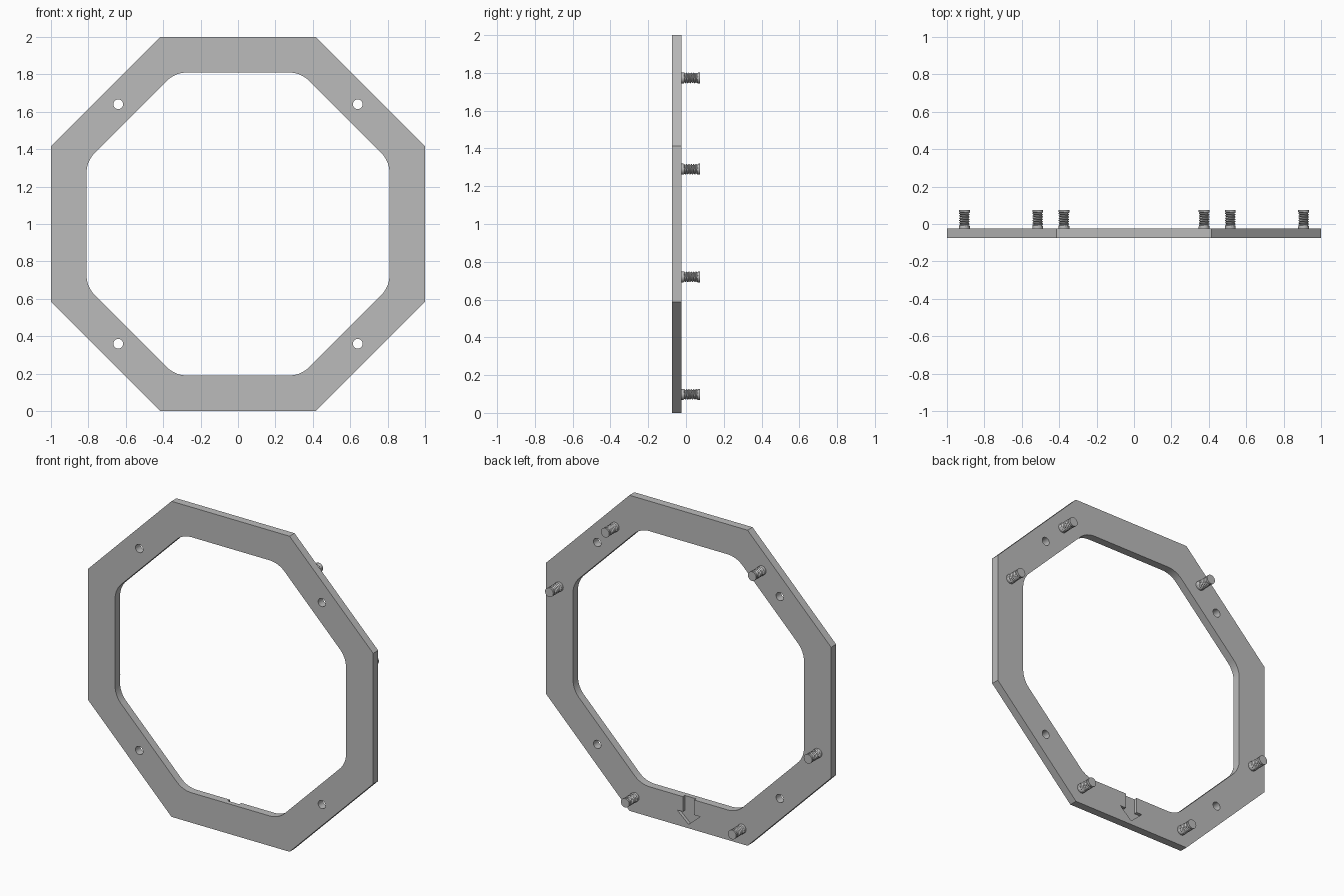
import bpy, bmesh, math
from mathutils import Vector

cube = bpy.data.objects.get("Cube")
if cube:
    bpy.data.objects.remove(cube, do_unlink=True)

BACK, FRONT, TIP = -0.025, -0.075, 0.075

grey = bpy.data.materials.new("plain grey")
grey.use_nodes = True
grey.diffuse_color = (0.5, 0.5, 0.5, 1)
grey.node_tree.nodes["Principled BSDF"].inputs["Base Color"].default_value = (0.5, 0.5, 0.5, 1)


def add_object(name, bm):
    bmesh.ops.recalc_face_normals(bm, faces=bm.faces)
    mesh = bpy.data.meshes.new(name)
    bm.to_mesh(mesh)
    bm.free()
    mesh.materials.append(grey)
    obj = bpy.data.objects.new(name, mesh)
    bpy.context.scene.collection.objects.link(obj)
    return obj


def prism(name, outline, y0, y1):
    """Extrude an (x, z) outline from y0 to y1."""
    bm = bmesh.new()
    face = bm.faces.new([bm.verts.new((x, y0, z)) for x, z in outline])
    new = bmesh.ops.extrude_face_region(bm, geom=[face])["geom"]
    verts = [v for v in new if isinstance(v, bmesh.types.BMVert)]
    bmesh.ops.translate(bm, verts=verts, vec=(0, y1 - y0, 0))
    return add_object(name, bm)


def arc(cx, cz, r, start, end, steps):
    angles = [start + (end - start) * i / steps for i in range(steps + 1)]
    return [(cx + r * math.cos(a), cz + r * math.sin(a)) for a in angles]


def octagon(apothem, corner=0):
    """Octagon with flat sides on the axes and optional rounded corners."""
    reach = (apothem - corner) / math.cos(math.pi / 8)
    points = []
    for k in range(8):
        a = (k + 0.5) * math.pi / 4
        cx, cz = reach * math.cos(a), 1 + reach * math.sin(a)
        if corner:
            points += arc(cx, cz, corner, a - math.pi / 8, a + math.pi / 8, 8)
        else:
            points.append((cx, cz))
    return points


# Octagonal plate and the shapes removed from it
plate = prism("octagon_plate", octagon(1.0), FRONT, BACK)
cutters = [prism("opening_cutter", octagon(0.81, 0.15), -0.2, 0.1)]
for sx in (-1, 1):
    for sz in (-1, 1):
        ring = arc(0.64 * sx, 1 + 0.64 * sz, 0.026, 0, 2 * math.pi, 32)[:-1]
        cutters.append(prism("hole_cutter", ring, -0.2, 0.1))

# Engraved arrow, open to the inner edge
half = [(0.04, 0.25), (0.04, 0.095), (0.08, 0.095)]
arrow = half + [(0, 0.025)] + [(-x, z) for x, z in reversed(half)]
cutters.append(prism("arrow_cutter", arrow, BACK - 0.02, 0.1))

for cutter in cutters:
    cutter.hide_render = True
    mod = plate.modifiers.new("cut", "BOOLEAN")
    mod.operation = "DIFFERENCE"
    mod.solver = "EXACT"
    mod.object = cutter
bpy.context.view_layer.update()
evaluated = plate.evaluated_get(bpy.context.evaluated_depsgraph_get())
cut_mesh = bpy.data.meshes.new_from_object(evaluated)
plate.modifiers.clear()
plate.data = cut_mesh
for cutter in cutters:
    bpy.data.objects.remove(cutter, do_unlink=True)


# Threaded studs: plain collar and tip with a helical ridge between
def stud(name, x, z):
    sides, rows, pitch, radius, depth = 24, 72, 0.0125, 0.029, 0.007
    length = TIP - BACK
    bm = bmesh.new()
    rings = []
    for i in range(rows + 1):
        t = length * i / rows
        fade = max(0, min(1, (t - 0.012) / 0.006, (length - 0.01 - t) / 0.006))
        ring = []
        for k in range(sides):
            a = 2 * math.pi * k / sides
            phase = (t / pitch - k / sides) % 1
            r = radius - depth * fade * (1 - abs(2 * phase - 1))
            ring.append(bm.verts.new((x + r * math.cos(a), BACK + t, z + r * math.sin(a))))
        rings.append(ring)
    for low, high in zip(rings, rings[1:]):
        for k in range(sides):
            n = (k + 1) % sides
            bm.faces.new((low[k], low[n], high[n], high[k]))
    bm.faces.new(rings[0])
    bm.faces.new(rings[-1])
    return add_object(name, bm)


studs = []
for label, x, z in (("upper", 0.515, 1.773), ("middle", 0.907, 1.29), ("lower", 0.375, 0.098)):
    for side, s in (("left", 1), ("right", -1)):
        # The right middle stud sits below centre
        height = 0.72 if (label, s) == ("middle", -1) else z
        studs.append(stud(f"{label}_{side}_stud", s * x, height))

# Smooth the curved walls, keep edges sharp
bpy.ops.object.select_all(action="DESELECT")
for obj in [plate] + studs:
    obj.select_set(True)
bpy.context.view_layer.objects.active = plate
bpy.ops.object.shade_smooth_by_angle(angle=math.radians(30))
